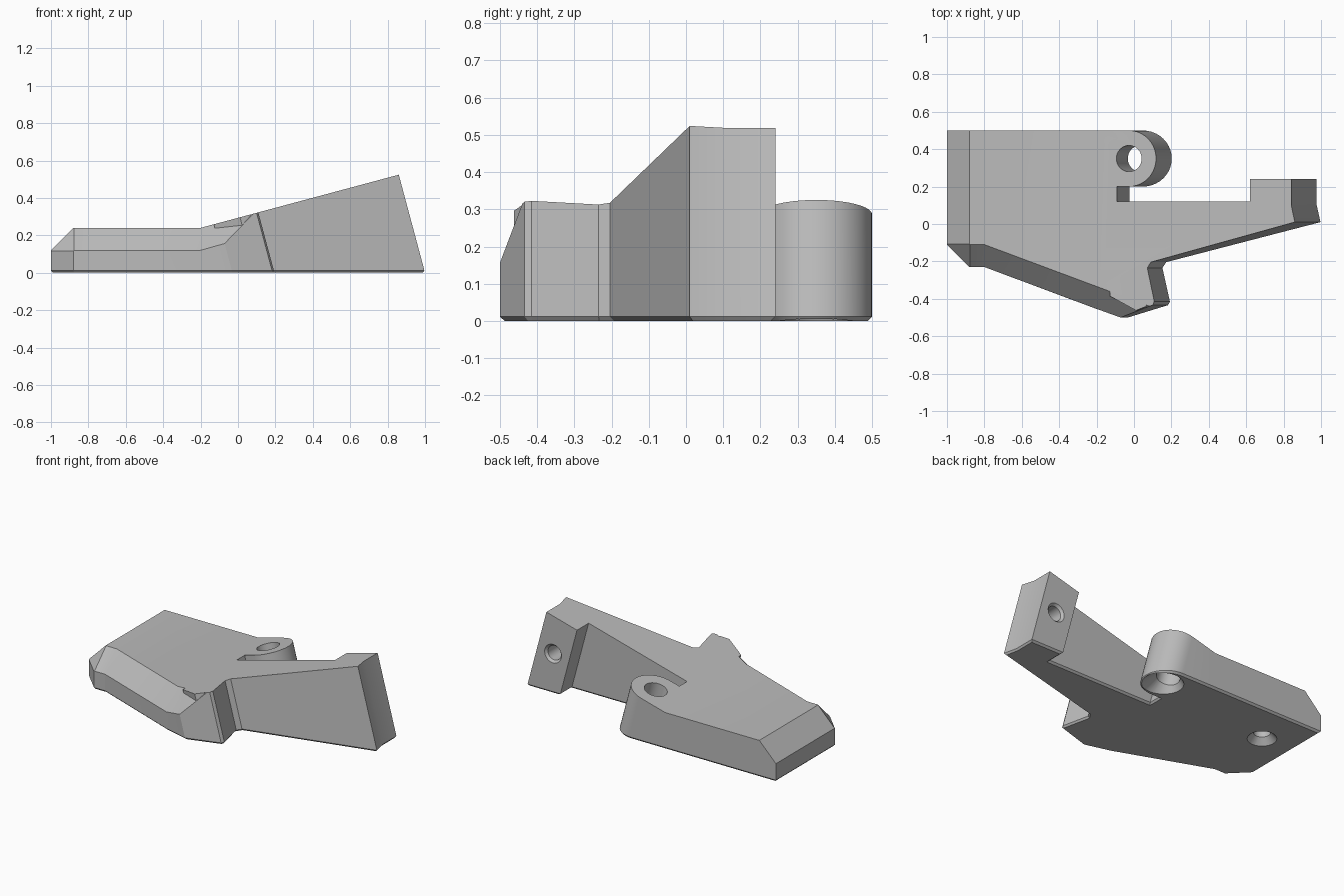
import bpy
import bmesh
from math import cos, sin, pi, radians
from mathutils import Vector

LEAN = 0.268            # the raised half is tilted by fifteen degrees
SEAMS = (-0.8, -0.2)    # planes where the body sections meet

if "Cube" in bpy.data.objects:
    bpy.data.objects.remove(bpy.data.objects["Cube"], do_unlink=True)

grey = bpy.data.materials.new("plain grey")
grey.use_nodes = True
grey.diffuse_color = (0.5, 0.5, 0.5, 1)
grey.node_tree.nodes["Principled BSDF"].inputs["Base Color"].default_value = grey.diffuse_color


def loft(bm, rings):
    """Join closed rings of points into a capped solid."""
    rows = [[bm.verts.new(p) for p in ring] for ring in rings]
    for low, high in zip(rows, rows[1:]):
        for i in range(len(low)):
            j = (i + 1) % len(low)
            bm.faces.new((low[i], low[j], high[j], high[i]))
    bm.faces.new(rows[0])
    bm.faces.new(rows[-1])


def section(plan, trims, lean=0.0, bottom=0.0, top=0.55):
    """Raise a plan, then cut it below planes z = c + sx * x + sy * y."""
    bm = bmesh.new()
    rings = []
    for z in (bottom, top):
        rings.append([(x - (lean * z if x > SEAMS[1] else 0), y, z) for x, y in plan])
    loft(bm, rings)
    for c, sx, sy in trims:
        bmesh.ops.bisect_plane(bm, geom=bm.verts[:] + bm.edges[:] + bm.faces[:], dist=1e-5,
                               plane_co=(0, 0, c), plane_no=Vector((-sx, -sy, 1)).normalized(),
                               clear_outer=True)
        rim = [e for e in bm.edges if e.is_boundary]
        if rim:
            bmesh.ops.edgeloop_fill(bm, edges=rim)
    return bm


def make_object(name, bm):
    bmesh.ops.recalc_face_normals(bm, faces=bm.faces[:])
    mesh = bpy.data.meshes.new(name)
    bm.to_mesh(mesh)
    bm.free()
    mesh.materials.append(grey)
    obj = bpy.data.objects.new(name, mesh)
    bpy.context.collection.objects.link(obj)
    return obj


def combine(target, tool, operation):
    mod = target.modifiers.new(operation.lower(), 'BOOLEAN')
    mod.operation = operation
    mod.solver = 'EXACT'
    mod.object = tool
    bpy.context.view_layer.objects.active = target
    bpy.ops.object.modifier_apply(modifier=mod.name)
    bpy.data.objects.remove(tool, do_unlink=True)


def drill(name, origin, axis, side, profile, steps=32):
    """Round cutter along an axis from (radius, distance) pairs."""
    axis, side = Vector(axis).normalized(), Vector(side)
    other = axis.cross(side)
    rings = []
    for r, t in profile:
        centre = Vector(origin) + axis * t
        rings.append([centre + side * r * cos(2 * pi * i / steps) + other * r * sin(2 * pi * i / steps)
                      for i in range(steps)])
    bm = bmesh.new()
    loft(bm, rings)
    cutter = make_object(name, bm)
    cutter.hide_render = True
    return cutter


# Height planes shared by the sections
FLAT = (0.24, 0, 0)
RAMP = (0.24 + 0.2 * LEAN, LEAN, 0)
SLOPE = 0.373
EDGE = 0.11 + 0.8 * SLOPE

# Chamfered end block
end_plan = [(-0.8, 0.5), (-1, 0.5), (-1, -0.11), (-0.88, -0.23), (-0.8, -0.23)]
end_block = section(end_plan, [FLAT, (1.12, 1, 0), (0.35, 0, 1), (1.226, 1, 1)])

# Flat plate with a slanting chamfered front
front_y = -0.12 - EDGE + 0.2 * SLOPE
plate_plan = [(-0.2, 0.5), (-0.8, 0.5), (-0.8, -0.23), (-0.2, front_y)]
plate = section(plate_plan, [FLAT, (0.24 + EDGE, SLOPE, 1)])

# Tilted half: round lug, slot, arm, block at its end and front nose
lug = [(0.05 + 0.155 * sin(pi * i / 20), 0.35 + 0.15 * cos(pi * i / 20)) for i in range(21)]
tilted_plan = [(-0.2, 0.5)] + lug + [
    (-0.02, 0.2), (-0.02, 0.12), (0.743, 0.12), (0.743, 0.24),
    (0.98, 0.24), (0.98, 0.1), (1.0, 0.01), (0.175, -0.204), (0.155, -0.235),
    (0.195, -0.415), (0.185, -0.434), (-0.03, -0.5), (-0.2, front_y)]
tilted = section(tilted_plan, [RAMP, (RAMP[0] + EDGE, LEAN + SLOPE, 1)], LEAN)

# Weld the sections into one body and drop the inner walls
body = bmesh.new()
for part in (end_block, plate, tilted):
    temp = bpy.data.meshes.new("section")
    part.to_mesh(temp)
    part.free()
    body.from_mesh(temp)
    bpy.data.meshes.remove(temp)
bmesh.ops.remove_doubles(body, verts=body.verts[:], dist=0.0015)
inner = [f for f in body.faces
         if any(all(abs(v.co.x - s) < 1e-3 for v in f.verts) for s in SEAMS)]
bmesh.ops.delete(body, geom=inner, context='FACES')
bmesh.ops.recalc_face_normals(body, faces=body.faces[:])

# Small chamfer round the underside
rim = [e for e in body.edges if all(abs(v.co.z) < 1e-4 for v in e.verts)
       and len(e.link_faces) == 2 and e.calc_face_angle(0) > 0.5]
bmesh.ops.bevel(body, geom=rim, offset=0.012, segments=1, profile=0.5,
                affect='EDGES', clamp_overlap=True)
bracket = make_object("bracket_body", body)

# Little ridge standing on the nose chamfer
ridge_plan = [(-0.06, -0.3), (-0.06, -0.385), (0.09, -0.462), (0.15, -0.44), (0.1, -0.3)]
ridge = make_object("nose_ridge", section(ridge_plan, [RAMP], LEAN, 0.1))
combine(bracket, ridge, 'UNION')

# Countersunk lug hole, blind plate hole and blind hole in the arm block
across = Vector((cos(radians(15)), 0, sin(radians(15))))
combine(bracket, drill("lug_hole", (0.05, 0.35, 0), (-LEAN, 0, 1), across,
                       [(0.15, -0.04), (0.07, 0.06), (0.07, 0.5)]), 'DIFFERENCE')
combine(bracket, drill("plate_hole", (-0.78, 0.23, 0), (0, 0, 1), (1, 0, 0),
                       [(0.105, -0.02), (0.05, 0.04), (0.05, 0.17)]), 'DIFFERENCE')
combine(bracket, drill("arm_hole", (0.793, 0.24, 0.26), (0, -1, 0), (1, 0, 0),
                       [(0.07, -0.01), (0.047, 0.015), (0.047, 0.16)]), 'DIFFERENCE')

bpy.ops.object.select_all(action='DESELECT')
bracket.select_set(True)
bpy.context.view_layer.objects.active = bracket
bpy.ops.object.shade_smooth_by_angle(angle=radians(20))
